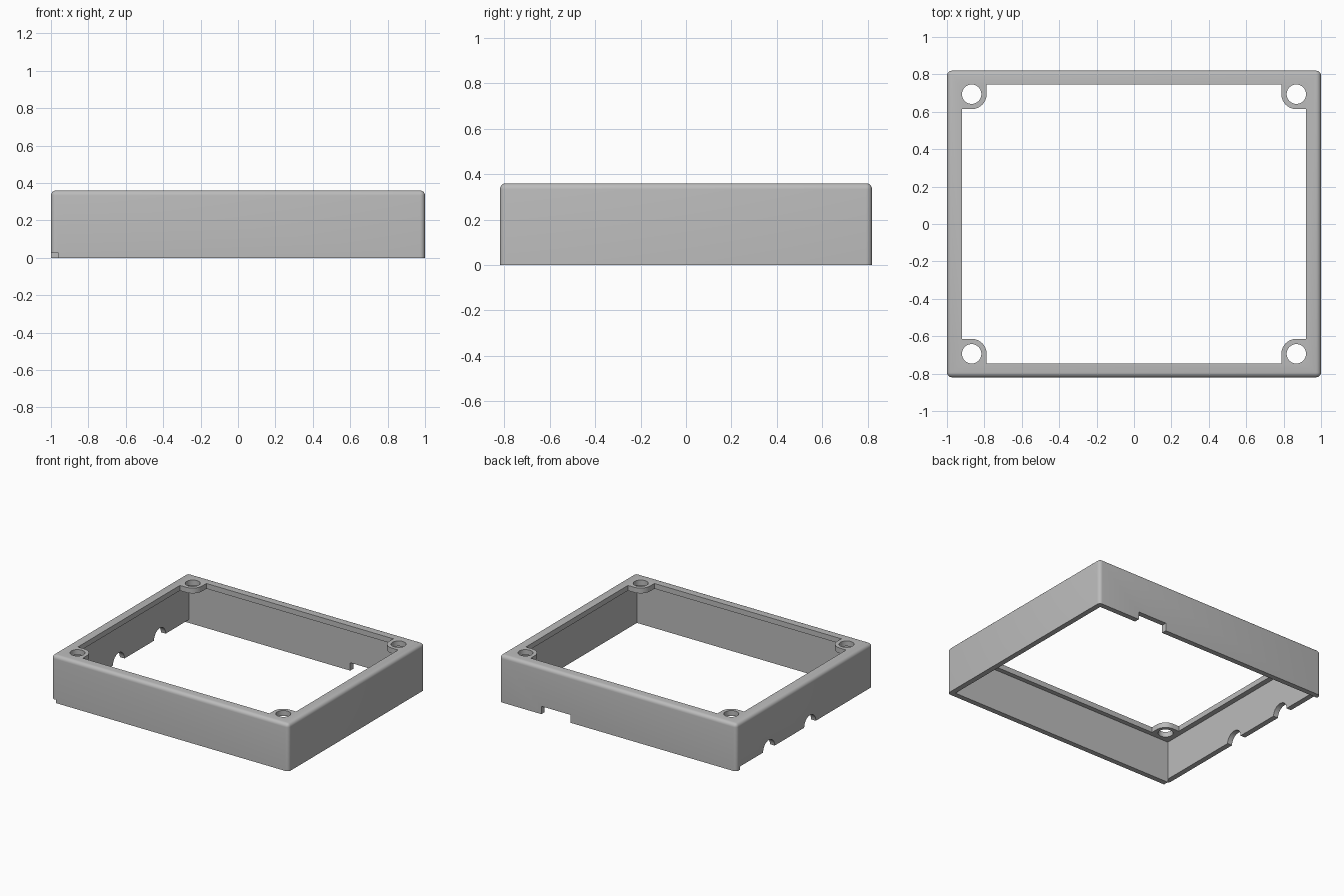
import bpy, bmesh, math

if "Cube" in bpy.data.objects:
    bpy.data.objects.remove(bpy.data.objects["Cube"])

HX, HY, H = 1.0, 0.82, 0.36      # outer half sizes and height
WALL, LIP_X, LIP_Y = 0.04, 0.92, 0.745
TOP = 0.04                       # thickness of the top lip
CX, CY, BOSS, HOLE = 0.868, 0.694, 0.08, 0.052

grey = bpy.data.materials.new("mid grey")
grey.use_nodes = True
colour = (0.5, 0.5, 0.5, 1)
grey.diffuse_color = colour
grey.node_tree.nodes["Principled BSDF"].inputs["Base Color"].default_value = colour


def prism(name, outline, depth):
    """Extrude a closed list of 3D points along the depth vector."""
    bm = bmesh.new()
    face = bm.faces.new([bm.verts.new(p) for p in outline])
    ext = bmesh.ops.extrude_face_region(bm, geom=[face])
    verts = [g for g in ext["geom"] if isinstance(g, bmesh.types.BMVert)]
    bmesh.ops.translate(bm, verts=verts, vec=depth)
    bmesh.ops.recalc_face_normals(bm, faces=bm.faces)
    mesh = bpy.data.meshes.new(name)
    bm.to_mesh(mesh)
    bm.free()
    obj = bpy.data.objects.new(name, mesh)
    bpy.context.collection.objects.link(obj)
    mesh.materials.append(grey)
    return obj


def block(name, x0, x1, y0, y1, z0, z1):
    base = [(x0, y0, z0), (x1, y0, z0), (x1, y1, z0), (x0, y1, z0)]
    return prism(name, base, (0, 0, z1 - z0))


def cut(target, cutter):
    cutter.hide_render = True
    mod = target.modifiers.new("cut", "BOOLEAN")
    mod.operation = "DIFFERENCE"
    mod.solver = "EXACT"
    mod.object = cutter
    bpy.context.view_layer.objects.active = target
    bpy.ops.object.modifier_apply(modifier=mod.name)
    bpy.data.objects.remove(cutter)


# Outer shell, rounded on all edges except the bottom rim
frame = block("enclosure_frame", -HX, HX, -HY, HY, 0, H)
bm = bmesh.new()
bm.from_mesh(frame.data)
edges = [e for e in bm.edges if max(v.co.z for v in e.verts) > H / 2]
bmesh.ops.bevel(bm, geom=edges, offset=0.027, segments=5, profile=0.5, affect="EDGES")
bm.to_mesh(frame.data)
bm.free()

# Hollow interior
cut(frame, block("cavity", WALL - HX, HX - WALL, WALL - HY, HY - WALL, -0.1, H - TOP))

# Top opening, leaving a lip and rounded screw bosses in the corners
corner = [(LIP_X, CY - BOSS)]
for i in range(11):
    a = math.radians(270 - 9 * i)
    corner.append((CX + BOSS * math.cos(a), CY + BOSS * math.sin(a)))
corner.append((CX - BOSS, LIP_Y))
outline = []
for sx, sy in ((1, 1), (-1, 1), (-1, -1), (1, -1)):
    points = [(sx * x, sy * y, 0.2) for x, y in corner]
    outline += points if sx * sy > 0 else points[::-1]
cut(frame, prism("opening", outline, (0, 0, 0.3)))

# Screw holes
circle = [(math.cos(math.tau * i / 32), math.sin(math.tau * i / 32)) for i in range(32)]
for sx in (-1, 1):
    for sy in (-1, 1):
        ring = [(sx * CX + HOLE * c, sy * CY + HOLE * s, 0.2) for c, s in circle]
        cut(frame, prism("screw_hole", ring, (0, 0, 0.3)))

# Raised bottom edge of one side wall, with two round cable openings
EDGE = 0.025
cut(frame, block("side_relief", -1.1, WALL - HX, -0.9, HY - WALL, -0.1, EDGE))
for y in (-0.065, 0.43):
    ring = [(-1.1, y + 0.07 * c, EDGE + 0.07 * s) for c, s in circle]
    cut(frame, prism("cable_opening", ring, (0.2, 0, 0)))

# Rectangular connector notch in the back wall
cut(frame, block("back_notch", 0.4, 0.645, 0.7, 0.9, -0.1, 0.06))

bpy.ops.object.select_all(action="DESELECT")
frame.select_set(True)
bpy.context.view_layer.objects.active = frame
bpy.ops.object.shade_smooth_by_angle(angle=math.radians(30))
